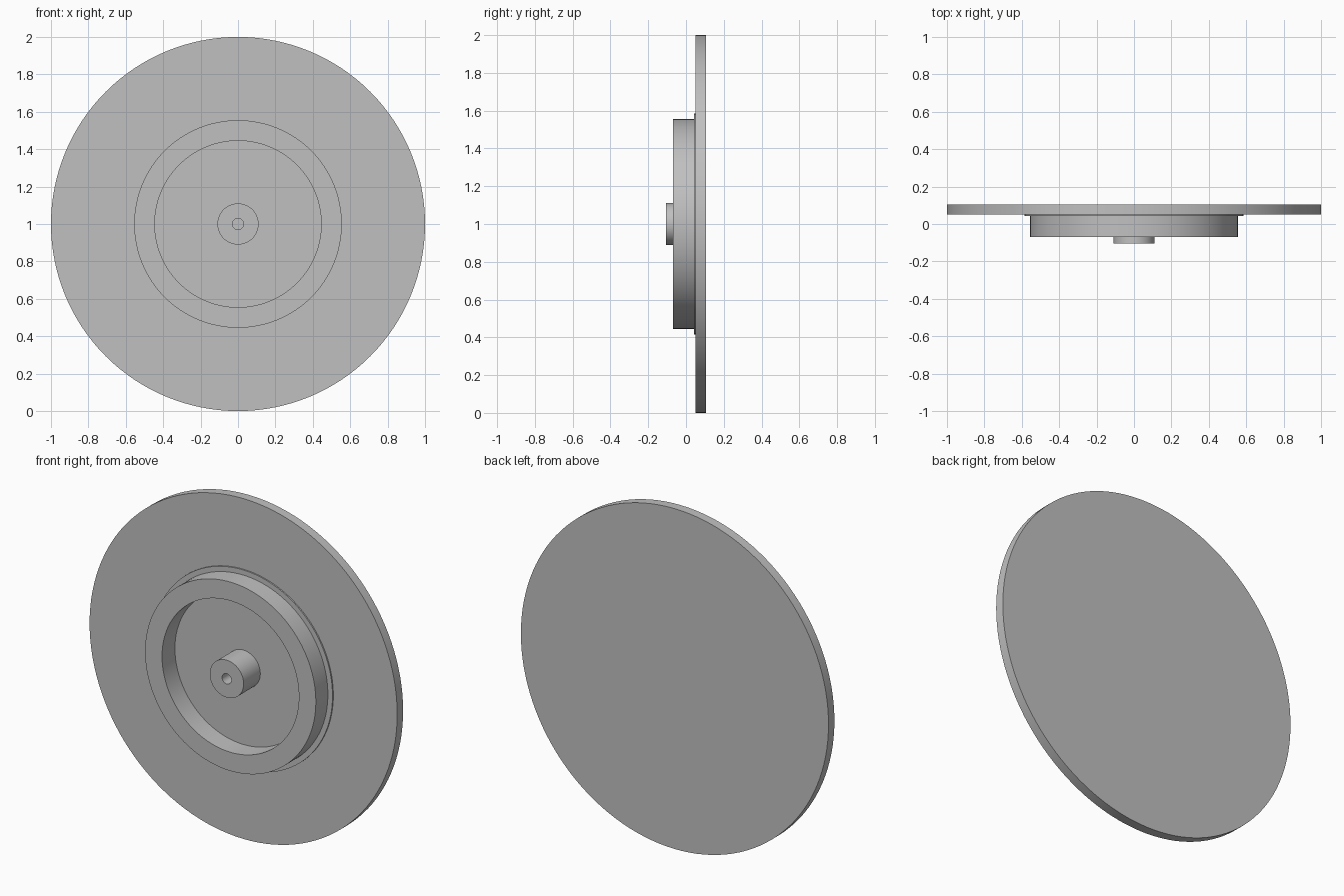
import bpy
import bmesh
import math
from mathutils import Vector

cube = bpy.data.objects.get("Cube")
if cube:
    bpy.data.objects.remove(cube, do_unlink=True)

# Plain grey material
grey = bpy.data.materials.new("grey")
grey.use_nodes = True
colour = (0.53, 0.53, 0.53, 1)
grey.diffuse_color = colour
grey.node_tree.nodes["Principled BSDF"].inputs["Base Color"].default_value = colour

SEGMENTS = 128
CENTRE_Z = 1.0


def lathe(name, profile, closed=False):
    """Revolve a (radius, y) profile around the horizontal y axis."""
    bm = bmesh.new()
    verts = [bm.verts.new((r, y, 0)) for r, y in profile]
    pairs = list(zip(verts, verts[1:]))
    if closed:
        pairs.append((verts[-1], verts[0]))
    edges = [bm.edges.new(p) for p in pairs]
    bmesh.ops.spin(bm, geom=verts + edges, cent=(0, 0, 0), axis=(0, 1, 0),
                   angle=math.tau, steps=SEGMENTS)
    bmesh.ops.remove_doubles(bm, verts=bm.verts, dist=1e-4)
    bmesh.ops.recalc_face_normals(bm, faces=bm.faces)
    bmesh.ops.translate(bm, verts=bm.verts, vec=Vector((0, 0, CENTRE_Z)))
    mesh = bpy.data.meshes.new(name)
    bm.to_mesh(mesh)
    bm.free()
    mesh.materials.append(grey)
    obj = bpy.data.objects.new(name, mesh)
    bpy.context.collection.objects.link(obj)
    bpy.ops.object.select_all(action="DESELECT")
    obj.select_set(True)
    bpy.context.view_layer.objects.active = obj
    bpy.ops.object.shade_smooth_by_angle(angle=math.radians(30))
    return obj


def ring(name, inner, outer, front, back):
    return lathe(name, [(inner, front), (outer, front), (outer, back), (inner, back)], True)


FACE, BACK = 0.05, 0.105

# Large flat disc
lathe("base_disc", [(0, FACE), (1, FACE), (1, BACK), (0, BACK)])
# Thin step around the raised rim
ring("collar", 0.555, 0.585, 0.042, FACE)
# Raised rim with an open recess
ring("raised_rim", 0.445, 0.555, -0.07, FACE)
# Centre hub with a small bore
ring("hub", 0.03, 0.11, -0.105, FACE)
